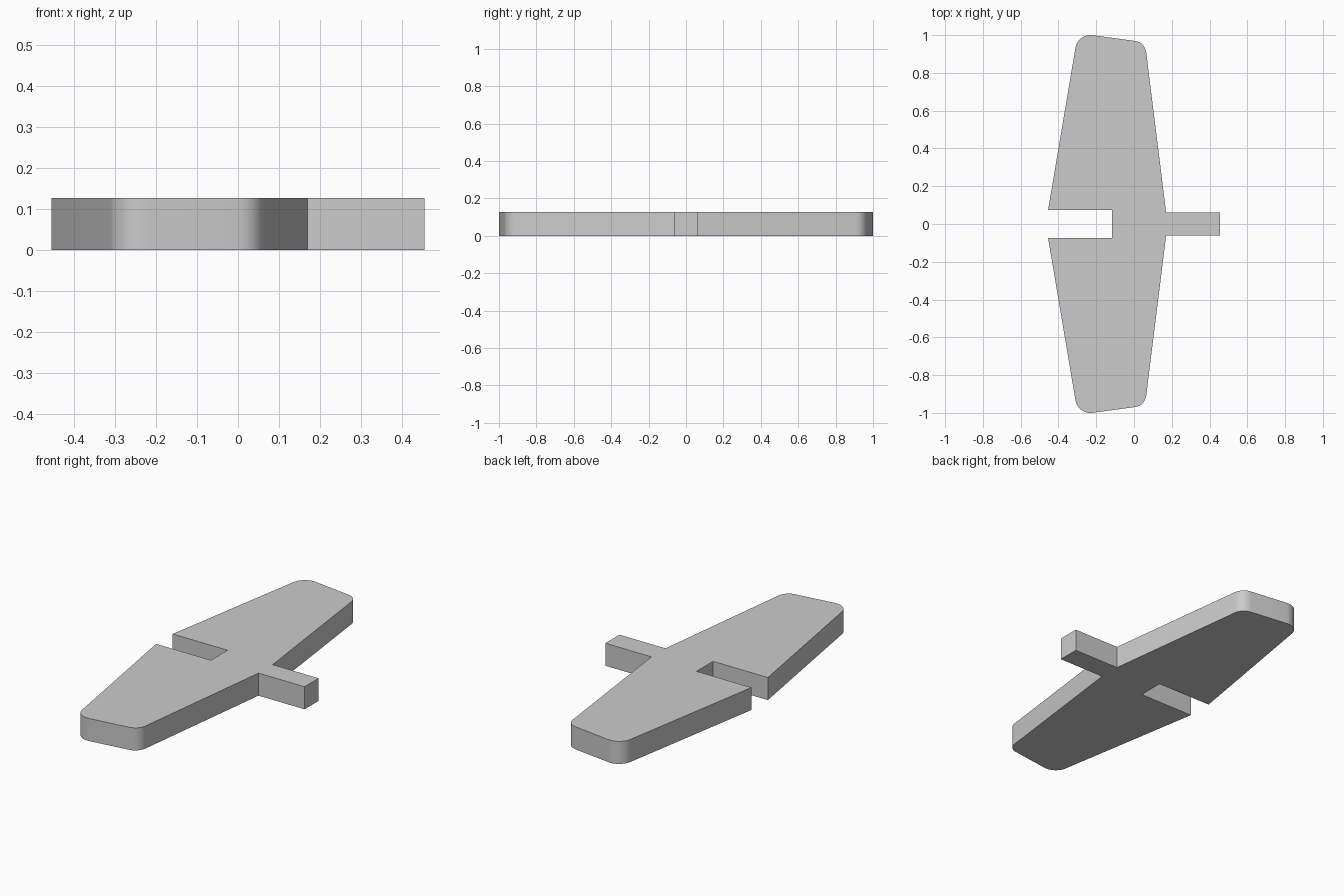
import bpy, bmesh, math
from mathutils import Vector

THICKNESS = 0.126

cube = bpy.data.objects.get("Cube")
if cube:
    bpy.data.objects.remove(cube, do_unlink=True)

grey = bpy.data.materials.new("plain grey")
grey.use_nodes = True
colour = (0.6, 0.6, 0.6, 1)
grey.diffuse_color = colour
grey.node_tree.nodes["Principled BSDF"].inputs["Base Color"].default_value = colour


def rounded(before, corner, after, radius, steps=10):
    """Points of the arc that rounds one corner of an outline."""
    b, c, a = Vector(before), Vector(corner), Vector(after)
    u, v = (b - c).normalized(), (a - c).normalized()
    half = u.angle(v) / 2
    centre = c + (u + v).normalized() * (radius / math.sin(half))
    start = c + u * (radius / math.tan(half)) - centre
    end = c + v * (radius / math.tan(half)) - centre
    sweep = math.pi - 2 * half
    return [centre + (start * math.sin(sweep * (1 - i / steps))
                      + end * math.sin(sweep * i / steps)) / math.sin(sweep)
            for i in range(steps + 1)]


# Half outline: tab, wing root, rounded wing tip, slot
tab_end, shoulder = (0.455, 0.062), (0.17, 0.062)
tip_front, tip_back = (0.058, 0.962), (-0.297, 1.010)
slot_mouth, slot_end = (-0.455, 0.073), (-0.116, 0.073)
half = [Vector(tab_end), Vector(shoulder)]
half += rounded(shoulder, tip_front, tip_back, 0.07)
half += rounded(tip_front, tip_back, slot_mouth, 0.08)
half += [Vector(slot_mouth), Vector(slot_end)]
outline = half + [Vector((p.x, -p.y)) for p in reversed(half)]

# Flat plate extruded upward
bm = bmesh.new()
base = bm.faces.new([bm.verts.new((p.x, p.y, 0)) for p in outline])
top = bmesh.ops.extrude_face_region(bm, geom=[base], use_keep_orig=True)["geom"]
bmesh.ops.translate(bm, vec=(0, 0, THICKNESS),
                    verts=[g for g in top if isinstance(g, bmesh.types.BMVert)])
bmesh.ops.recalc_face_normals(bm, faces=bm.faces)
mesh = bpy.data.meshes.new("wing_plate")
bm.to_mesh(mesh)
bm.free()
mesh.materials.append(grey)

plate = bpy.data.objects.new("wing_plate", mesh)
bpy.context.collection.objects.link(plate)
bpy.context.view_layer.objects.active = plate
plate.select_set(True)
bpy.ops.object.shade_smooth_by_angle(angle=math.radians(30))
